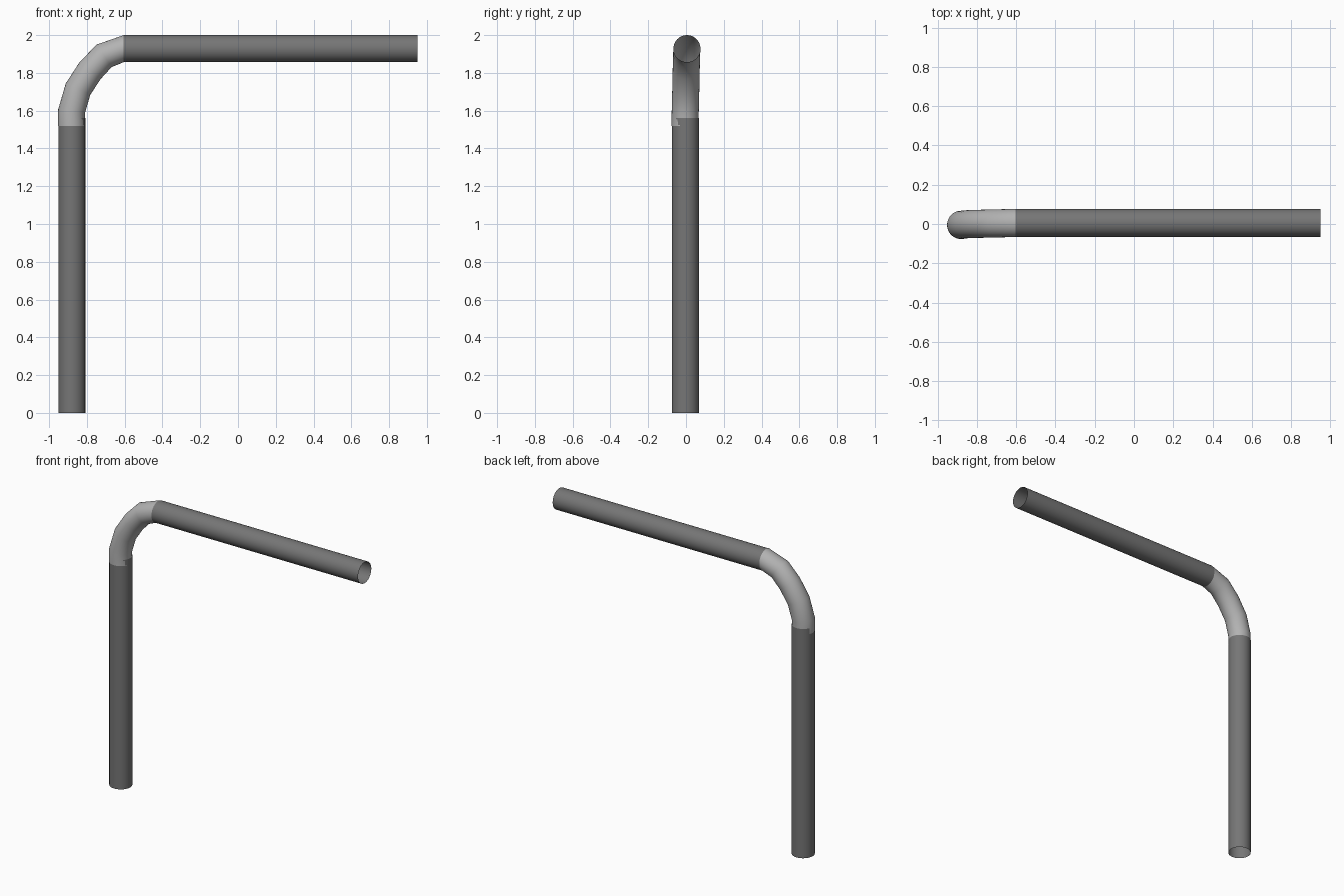
import bpy, math
from mathutils import Vector

if "Cube" in bpy.data.objects:
    bpy.data.objects.remove(bpy.data.objects["Cube"])

R, SIDES = 0.0715, 32


def grey(name, v):
    mat = bpy.data.materials.new(name)
    mat.diffuse_color = (v, v, v, 1)
    mat.use_nodes = True
    mat.node_tree.nodes["Principled BSDF"].inputs["Base Color"].default_value = mat.diffuse_color
    return mat


def sweep(name, path, start_dir, end_dir, mat):
    """Open-ended round tube through path points, mitred at each ring."""
    pts = [Vector(p) for p in path]
    verts, faces = [], []
    for i, p in enumerate(pts):
        if i == 0:
            t = Vector(start_dir)
        elif i == len(pts) - 1:
            t = Vector(end_dir)
        else:
            t = (p - pts[i - 1]).normalized() + (pts[i + 1] - p).normalized()
        t.normalize()
        side = Vector((0, 1, 0))
        side = (side - t * side.dot(t)).normalized()
        up = t.cross(side)
        for k in range(SIDES):
            a = 2 * math.pi * k / SIDES
            verts.append(p + R * (math.cos(a) * side + math.sin(a) * up))
    for i in range(len(pts) - 1):
        for k in range(SIDES):
            a, b = i * SIDES + k, i * SIDES + (k + 1) % SIDES
            # wound so that normals face outward
            faces.append((a, b, b + SIDES, a + SIDES))
    mesh = bpy.data.meshes.new(name)
    mesh.from_pydata(verts, [], faces)
    mesh.update()
    mesh.materials.append(mat)
    obj = bpy.data.objects.new(name, mesh)
    bpy.context.collection.objects.link(obj)
    bpy.context.view_layer.objects.active = obj
    obj.select_set(True)
    bpy.ops.object.shade_smooth_by_angle(angle=math.radians(35))
    obj.select_set(False)
    return obj


UP, RIGHT = (0, 0, 1), (1, 0, 0)
DARK, LIGHT = grey("dark_grey", 0.18), grey("mid_grey", 0.45)

# upright pipe, open at both ends
sweep("vertical_pipe", [(-0.88, -0.003, 0), (-0.88, -0.003, 1.56)], UP, UP, DARK)

# elbow, its lower end overlapping the upright
sweep("elbow", [(-0.881, -0.005, 1.52), (-0.881, -0.004, 1.597),
                (-0.847, -0.001, 1.714), (-0.783, 0.001, 1.812),
                (-0.709, 0.003, 1.89), (-0.605, 0.005, 1.9285)], UP, RIGHT, LIGHT)

# horizontal pipe, open at both ends
sweep("horizontal_pipe", [(-0.605, 0.005, 1.9285), (0.95, 0.005, 1.9285)], RIGHT, RIGHT, DARK)
